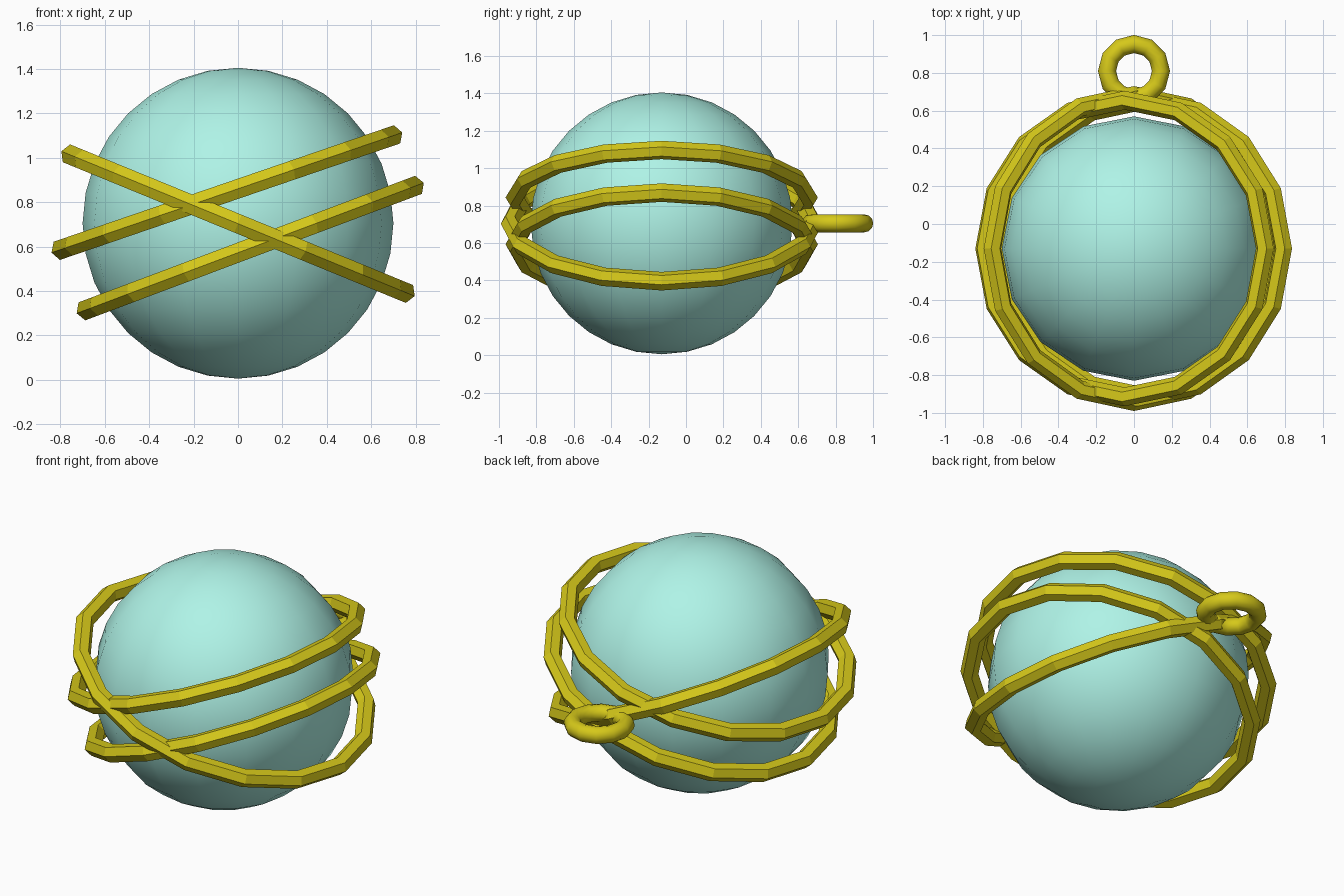
import bpy
from math import radians

if "Cube" in bpy.data.objects:
    bpy.data.objects.remove(bpy.data.objects["Cube"])


def material(name, color):
    m = bpy.data.materials.new(name)
    m.diffuse_color = color
    m.use_nodes = True
    m.node_tree.nodes["Principled BSDF"].inputs["Base Color"].default_value = m.diffuse_color
    return m


GLASS = material("pale_aqua", (0.43, 0.90, 0.80, 1))
GOLD = material("gold", (0.67, 0.58, 0.01, 1))
CY, CZ = -0.13, 0.705


def finish(name, mat, smooth):
    ob = bpy.context.object
    ob.name = name
    ob.data.materials.append(mat)
    if smooth:
        bpy.ops.object.shade_smooth()
    return ob


def ring(name, loc, major, minor, segs, sides, tilt=0, smooth=False):
    bpy.ops.mesh.primitive_torus_add(
        location=loc, rotation=(0, radians(-tilt), 0), major_radius=major,
        minor_radius=minor, major_segments=segs, minor_segments=sides)
    return finish(name, GOLD, smooth)


# Round orb
bpy.ops.mesh.primitive_uv_sphere_add(segments=16, ring_count=16, radius=0.70,
                                     location=(0, CY, CZ))
finish("orb", GLASS, True)

# Three tilted hexagonal-section bands around the orb
ring("upper_band", (-0.05, CY, 0.843), 0.785, 0.05, 16, 6, 18.9)
ring("lower_band", (0.055, CY, 0.593), 0.785, 0.05, 16, 6, 20.6)
ring("cross_band", (0, CY, 0.703), 0.81, 0.05, 16, 6, -22.3)

# Hanging loop at the back
ring("hanging_loop", (0, 0.81, CZ), 0.143, 0.048, 12, 12, smooth=True)
